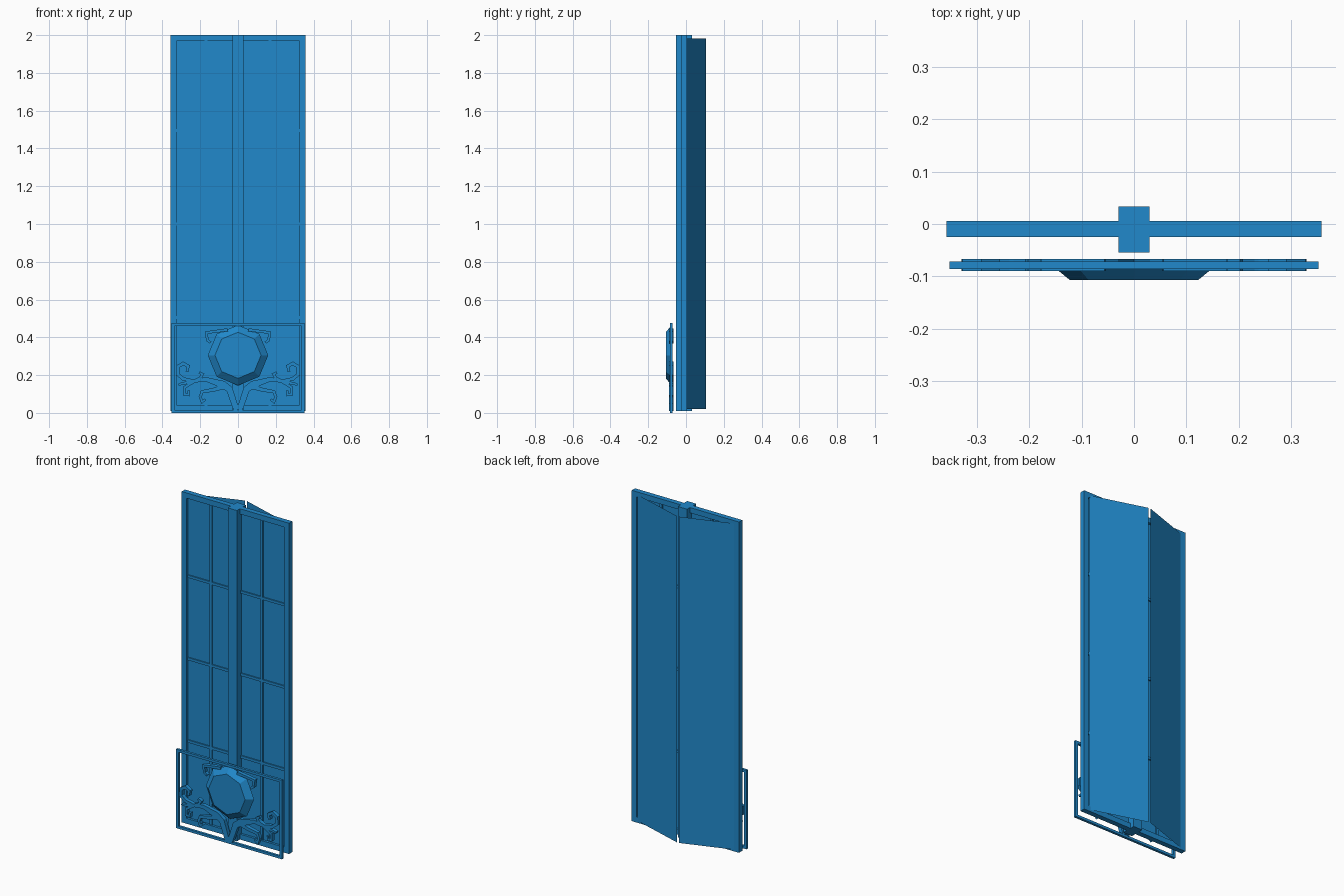
import bpy
import bmesh
import math
from mathutils import Vector

cube = bpy.data.objects.get("Cube")
if cube:
    bpy.data.objects.remove(cube, do_unlink=True)

blue = bpy.data.materials.new("window_blue")
blue.use_nodes = True
colour = (0.015, 0.25, 0.6, 1)
blue.diffuse_color = colour
blue.node_tree.nodes["Principled BSDF"].inputs["Base Color"].default_value = colour


def finish(name, bm, solid=True):
    if solid:
        bmesh.ops.recalc_face_normals(bm, faces=bm.faces)
    mesh = bpy.data.meshes.new(name)
    bm.to_mesh(mesh)
    bm.free()
    mesh.materials.append(blue)
    obj = bpy.data.objects.new(name, mesh)
    bpy.context.collection.objects.link(obj)
    return obj


def box(name, x0, x1, y0, y1, z0, z1):
    bm = bmesh.new()
    bmesh.ops.create_cube(bm, size=1)
    for v in bm.verts:
        v.co = (x0 if v.co.x < 0 else x1,
                y0 if v.co.y < 0 else y1,
                z0 if v.co.z < 0 else z1)
    return finish(name, bm)


def border(name, half, z0, z1, bar, y0, y1):
    """Rectangular frame: an outer and an inner loop, bridged and extruded."""
    bm = bmesh.new()
    loops = []
    for y, inset in ((y0, 0), (y0, bar), (y1, bar), (y1, 0)):
        w, low, high = half - inset, z0 + inset, z1 - inset
        loops.append([bm.verts.new((x, y, z)) for x, z in
                      ((-w, low), (w, low), (w, high), (-w, high))])
    for i in range(4):
        a, b = loops[i], loops[(i + 1) % 4]
        for j in range(4):
            k = (j + 1) % 4
            bm.faces.new((a[j], a[k], b[k], b[j]))
    return finish(name, bm)


def ribbon(name, path, side, y0=-0.09, y1=-0.067):
    """Flat wrought strip along (x, z, width) points, mitred at the corners."""
    bm = bmesh.new()
    pts = [Vector((p[0], p[1])) for p in path]
    rings = []
    for i, p in enumerate(pts):
        before = (p - pts[i - 1]).normalized() if i else None
        after = (pts[i + 1] - p).normalized() if i + 1 < len(pts) else None
        before, after = before or after, after or before
        t = (before + after).normalized()
        n = Vector((-t.y, t.x)) * path[i][2] / 2 / max(t.dot(after), 0.6)
        a, b = p + n, p - n
        rings.append([bm.verts.new((side * q.x, y, q.y))
                      for q, y in ((a, y0), (b, y0), (b, y1), (a, y1))])
    for a, b in zip(rings, rings[1:]):
        for j in range(4):
            k = (j + 1) % 4
            bm.faces.new((a[j], a[k], b[k], b[j]))
    bm.faces.new(rings[0])
    bm.faces.new(rings[-1])
    return finish(name, bm)


# Window frame, pane, central mullion and glazing bars
BOTTOM, TOP = 0.01, 2.0
border("window_frame", 0.357, BOTTOM, TOP, 0.032, -0.025, 0.006)
box("pane", -0.33, 0.33, -0.011, -0.009, BOTTOM + 0.02, TOP - 0.02)
box("central_mullion", -0.03, 0.03, -0.054, 0.033, BOTTOM, TOP)
for side, label in ((1, "left"), (-1, "right")):
    box(label + "_upright_bar", side * 0.169 - 0.008, side * 0.169 + 0.008,
        -0.018, -0.001, BOTTOM + 0.02, TOP - 0.02)
for z in (0.504, 1.0, 1.496):
    box("cross_bar", -0.335, 0.335, -0.018, -0.001, z - 0.008, z + 0.008)

# Two thin sheets behind the window, meeting a little off the middle
for label, inner_x, outer_x in (("left", -0.014, 0.32), ("right", -0.028, -0.33)):
    inner, outer = (inner_x, 0.107), (outer_x, 0.004)
    corners = [(*inner, 0.02), (*inner, 1.983), (*outer, 1.983), (*outer, 0.02)]
    if outer_x < 0:
        corners.reverse()
    bm = bmesh.new()
    bm.faces.new([bm.verts.new(c) for c in corners])
    finish(label + "_back_sheet", bm, solid=False)

# Balcony railing border
border("railing_border", 0.352, 0.0, 0.475, 0.015, -0.086, -0.071)

# Octagonal boss with a sloping rim
bm = bmesh.new()
rings = []
for radius, y in ((0.16, -0.076), (0.122, -0.107)):
    rings.append([bm.verts.new((radius * math.sin(i * math.pi / 4), y,
                                0.305 + radius * math.cos(i * math.pi / 4)))
                  for i in range(8)])
for i in range(8):
    k = (i + 1) % 8
    bm.faces.new((rings[0][i], rings[0][k], rings[1][k], rings[1][i]))
for ring in rings:
    bm.faces.new(ring)
finish("railing_boss", bm)

# Scrollwork: x, z and width along each strip, mirrored on both sides
SCROLLS = {
    "stem": [(0.008, 0.015, 0.03), (0.045, 0.125, 0.035), (0.08, 0.15, 0.04),
             (0.17, 0.178, 0.022), (0.24, 0.168, 0.018), (0.315, 0.15, 0.012)],
    "outer_curl": [(0.235, 0.168, 0.018), (0.29, 0.18, 0.018), (0.32, 0.205, 0.018),
                   (0.318, 0.245, 0.018), (0.29, 0.262, 0.018), (0.264, 0.248, 0.016),
                   (0.27, 0.218, 0.014)],
    "upper_curl": [(0.235, 0.168, 0.015), (0.2, 0.185, 0.015), (0.188, 0.205, 0.014),
                   (0.205, 0.215, 0.012)],
    "side_curl": [(0.23, 0.168, 0.015), (0.283, 0.135, 0.015), (0.283, 0.098, 0.014),
                  (0.262, 0.095, 0.013), (0.26, 0.118, 0.012)],
    "lower_curl": [(0.07, 0.14, 0.025), (0.13, 0.122, 0.02), (0.19, 0.112, 0.016),
                   (0.2, 0.085, 0.015), (0.19, 0.058, 0.014), (0.172, 0.072, 0.012)],
    "top_curl": [(0.055, 0.44, 0.016), (0.168, 0.425, 0.014), (0.162, 0.385, 0.014),
                 (0.145, 0.372, 0.012)],
}
for name, path in SCROLLS.items():
    for side, label in ((1, "left"), (-1, "right")):
        ribbon(label + "_" + name, path, side)
